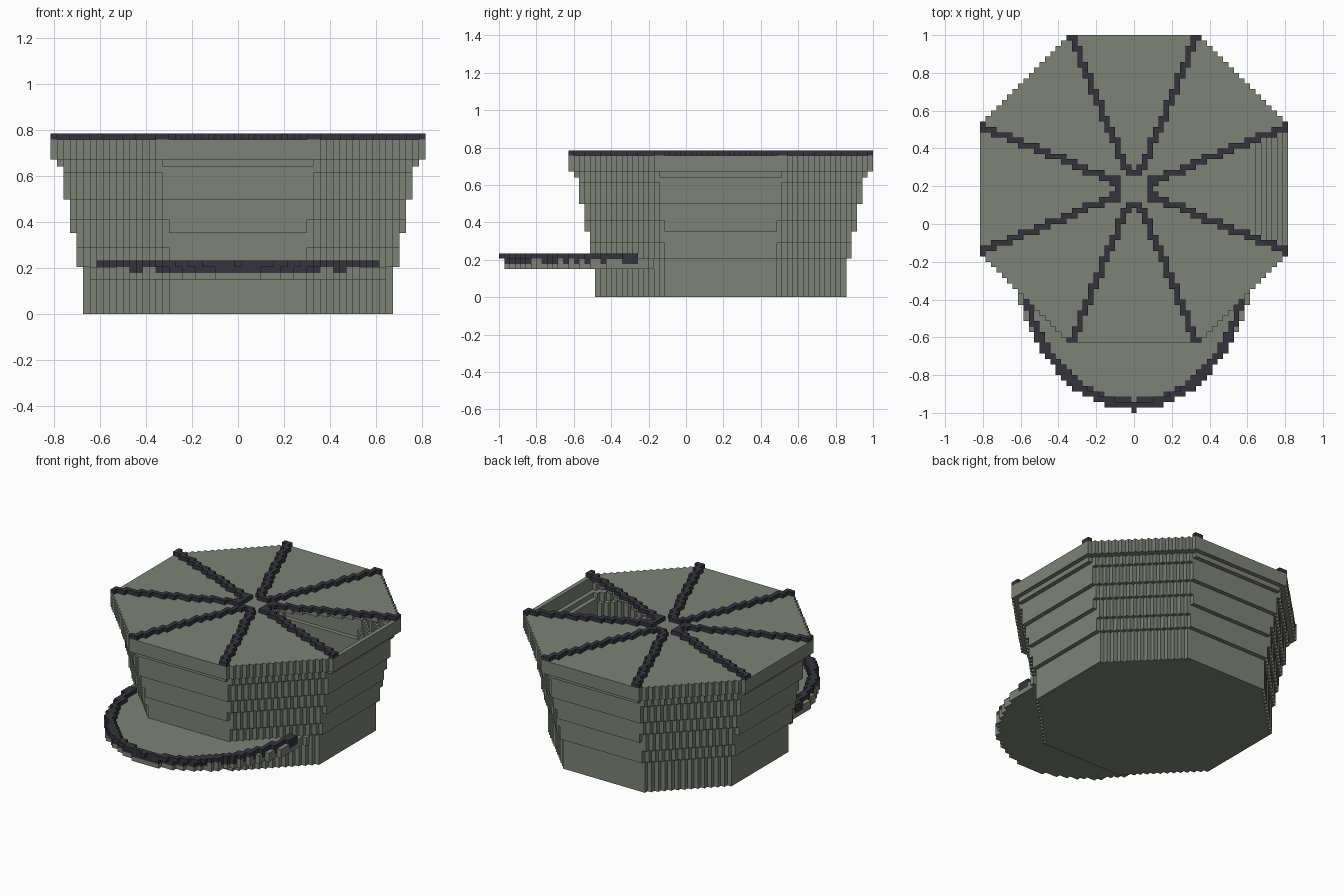
import bpy
import bmesh

cube = bpy.data.objects.get("Cube")
if cube:
    bpy.data.objects.remove(cube)

U = 2 / 70          # block size
SHIFT = 6.5         # crown centre in blocks behind the origin
LID_TOP = 0.759


def material(name, rgb):
    m = bpy.data.materials.new(name)
    m.use_nodes = True
    m.diffuse_color = (*rgb, 1)
    bsdf = next(n for n in m.node_tree.nodes if n.type == 'BSDF_PRINCIPLED')
    bsdf.inputs["Base Color"].default_value = (*rgb, 1)
    return m


GREEN = material("sage_green", (0.205, 0.226, 0.185))
DARK = material("dark_trim", (0.036, 0.034, 0.046))


def slab(name, cells, z0, z1, mat):
    """Extrude a set of grid cells between two heights, merging flat faces."""
    bm = bmesh.new()
    verts = {}

    def v(x, y, z):
        if (x, y, z) not in verts:
            verts[x, y, z] = bm.verts.new(((x - 0.5) * U, (y - 0.5 + SHIFT) * U, z))
        return verts[x, y, z]

    for x, y in cells:
        corners = [(x, y), (x + 1, y), (x + 1, y + 1), (x, y + 1)]
        bm.faces.new([v(*c, z1) for c in corners])
        bm.faces.new([v(*c, z0) for c in reversed(corners)])
        for i, (dx, dy) in enumerate([(0, -1), (1, 0), (0, 1), (-1, 0)]):
            if (x + dx, y + dy) not in cells:
                a, b = corners[i], corners[(i + 1) % 4]
                bm.faces.new([v(*a, z0), v(*b, z0), v(*b, z1), v(*a, z1)])
    bmesh.ops.dissolve_limit(bm, angle_limit=0.01, verts=bm.verts[:], edges=bm.edges[:])
    me = bpy.data.meshes.new(name)
    bm.to_mesh(me)
    bm.free()
    me.materials.append(mat)
    ob = bpy.data.objects.new(name, me)
    bpy.context.collection.objects.link(ob)
    return ob


def octagon(a, d):
    return {(x, y) for x in range(-a, a + 1) for y in range(-a, a + 1)
            if abs(x) + abs(y) <= d}


def brim_shape(a, b, last_row):
    return {(x, y) for x in range(-23, 24) for y in range(-42, last_row + 1)
            if (x / a) ** 2 + ((y + 13) / b) ** 2 <= 1.0001}


# Crown walls: flaring hollow octagon; flat sides and diagonals step separately
levels = [(0, 23, 33), (0.206, 24, 34), (0.289, 24, 35), (0.352, 25, 35),
          (0.411, 25, 36), (0.498, 26, 37), (0.613, 26, 38), (0.641, 27, 38),
          (0.672, 28, 40)]
below = None
for i, (z, a, d) in enumerate(levels):
    top = levels[i + 1][0] if i + 1 < len(levels) else LID_TOP
    full = octagon(a, d)
    wall = full - octagon(a - 1, d - 2)
    if below:
        wall |= full - below
    slab(f"crown_wall_{i + 1}", wall, z, top, GREEN)
    below = full

# Crown floor
slab("crown_floor", octagon(22, 31), 0, U, GREEN)

# Lid with the wedge on the left side left open
lid = {(x, y) for x, y in octagon(27, 38) if not (x > 2 and abs(y) <= x * 0.41)}
slab("lid", lid, LID_TOP - U, LID_TOP, GREEN)

# Eight stepped ribs meeting in a small square ring
ribs = set()
slope = 11.5 / 28
for i in range(3, 29):
    lo, hi = round((i - 0.5) * slope), round((i + 0.5) * slope)
    if i == 3:
        lo = 0
    for j in range(lo, hi + 1):
        for sx in (1, -1):
            for sy in (1, -1):
                ribs |= {(sx * i, sy * j), (sy * j, sx * i)}
for s in (3, -3):
    ribs |= {(s, y) for y in range(-2, 3)}
slab("ribs", ribs, LID_TOP, LID_TOP + 0.026, DARK)

# Brim: lower plate, upper plate and a raised dark edge
inside_crown = octagon(22, 31)
slab("brim_lower_plate", brim_shape(22, 27.3, -12) - inside_crown, 0.15, 0.178, GREEN)
core = brim_shape(19.9, 26, -12)
lower_edge = brim_shape(21.4, 27.3, -16) - core - inside_crown
upper_plate = brim_shape(22, 27.3, -12) - lower_edge - inside_crown
slab("brim_upper_plate", upper_plate, 0.178, 0.206, GREEN)
slab("brim_lower_edge", lower_edge, 0.178, 0.206, DARK)
upper_edge = brim_shape(21.4, 28, -16) - brim_shape(19.9, 26.3, -16)
slab("brim_upper_edge", upper_edge, 0.206, 0.233, DARK)
